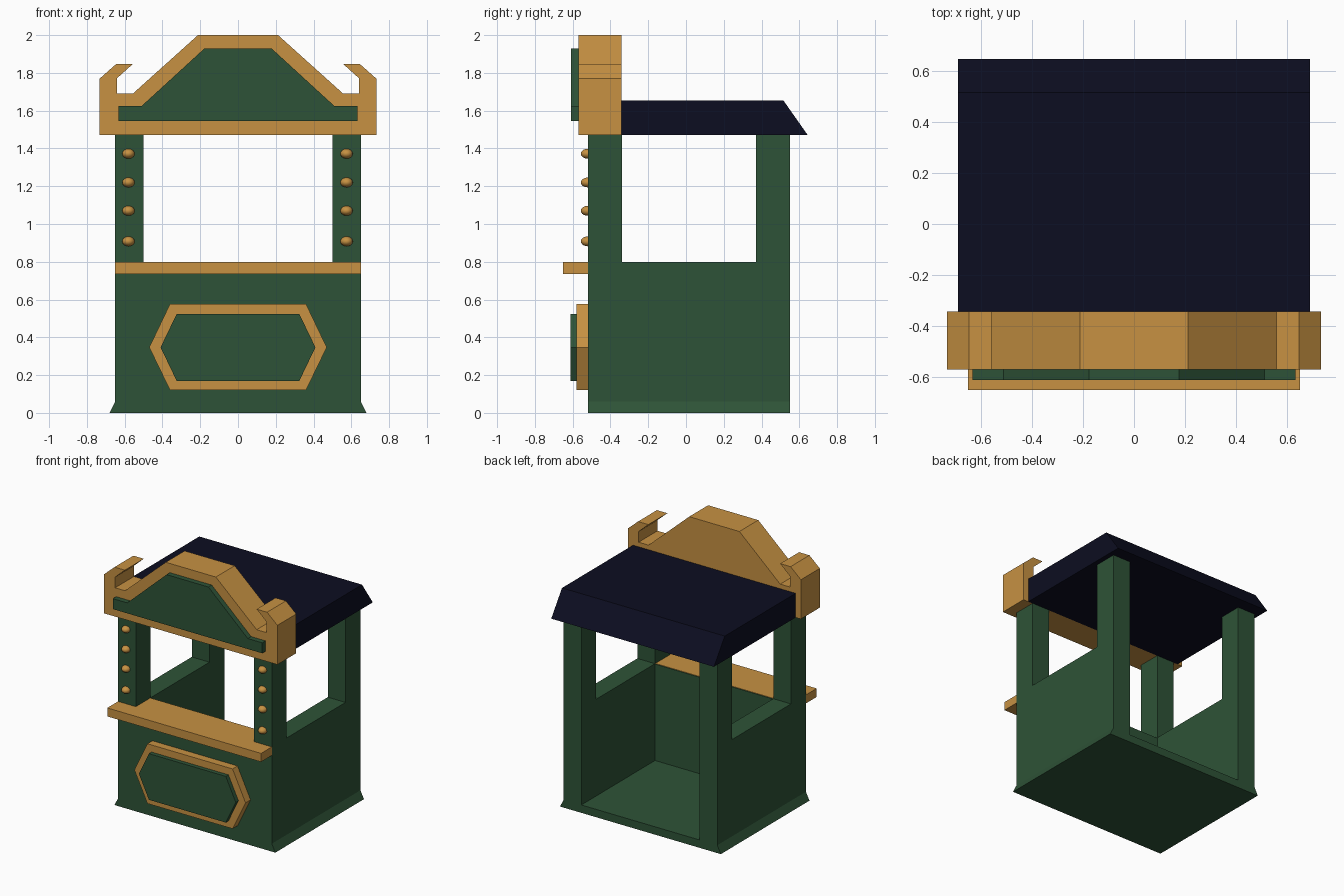
import bpy, bmesh
from mathutils import Vector

if "Cube" in bpy.data.objects:
    bpy.data.objects.remove(bpy.data.objects["Cube"])


def material(name, rgb):
    m = bpy.data.materials.new(name)
    m.diffuse_color = (*rgb, 1)
    m.use_nodes = True
    m.node_tree.nodes["Principled BSDF"].inputs["Base Color"].default_value = m.diffuse_color
    return m


GOLD = material("golden wood", (0.57, 0.285, 0.055))
GREEN = material("dark green", (0.027, 0.086, 0.038))
NAVY = material("navy roof", (0.0038, 0.0042, 0.0150))


def finish(bm, name, mat):
    bmesh.ops.recalc_face_normals(bm, faces=bm.faces)
    mesh = bpy.data.meshes.new(name)
    bm.to_mesh(mesh)
    bm.free()
    mesh.materials.append(mat)
    ob = bpy.data.objects.new(name, mesh)
    bpy.context.collection.objects.link(ob)
    return ob


def prism(name, profile, axis, lo, hi, mat):
    """Extrude a 2D profile (the two other axes, in xyz order) from lo to hi."""
    def place(p):
        v = list(p)
        v.insert(axis, lo)
        return v
    bm = bmesh.new()
    face = bm.faces.new([bm.verts.new(place(p)) for p in profile])
    ext = bmesh.ops.extrude_face_region(bm, geom=[face])
    shift = Vector((0, 0, 0))
    shift[axis] = hi - lo
    bmesh.ops.translate(bm, vec=shift,
                        verts=[g for g in ext["geom"] if isinstance(g, bmesh.types.BMVert)])
    return finish(bm, name, mat)


def mirrored(half):
    """Complete a right-hand half outline with its left-hand mirror."""
    return half + [(-x, z) for x, z in reversed(half)]


X, Y, Z = 0, 1, 2

# floor slab with flared sides
prism("floor", mirrored([(0.68, 0), (0.65, 0.06)]), Y, -0.52, 0.55, GREEN)

# side walls, each with its front and back post
side = [(-0.52, 0.06), (0.55, 0.06), (0.55, 1.47), (0.37, 1.47),
        (0.37, 0.80), (-0.34, 0.80), (-0.34, 1.47), (-0.52, 1.47)]
prism("right_side_frame", side, X, 0.50, 0.65, GREEN)
prism("left_side_frame", side, X, -0.65, -0.50, GREEN)

# front wall and the counter that sits over it
prism("front_wall", mirrored([(0.50, 0.06), (0.50, 0.797)]), Y, -0.52, -0.34, GREEN)
prism("counter", mirrored([(0.65, -0.65), (0.65, -0.52), (0.50, -0.52), (0.50, -0.345)]),
      Z, 0.735, 0.80, GOLD)

# hexagonal front panel
prism("front_panel_frame", mirrored([(0.36, 0.12), (0.47, 0.347), (0.36, 0.577)]),
      Y, -0.58, -0.52, GOLD)
prism("front_panel", mirrored([(0.325, 0.17), (0.41, 0.347), (0.325, 0.523)]),
      Y, -0.612, -0.58, GREEN)

# roof with sloping back edge
prism("roof", [(-0.345, 1.47), (0.645, 1.47), (0.515, 1.655), (-0.345, 1.655)],
      X, -0.688, 0.688, NAVY)

# header board with hooked ends, and its raised panel
prism("header_board", mirrored([(0.732, 1.47), (0.732, 1.77), (0.645, 1.847), (0.557, 1.847),
                                (0.64, 1.772), (0.64, 1.69), (0.557, 1.69), (0.212, 2.0)]),
      Y, -0.57, -0.342, GOLD)
prism("header_panel", mirrored([(0.632, 1.545), (0.632, 1.625), (0.51, 1.625), (0.177, 1.93)]),
      Y, -0.61, -0.57, GREEN)

# round knobs on the front posts
for label, x in (("left", -0.58), ("right", 0.575)):
    for i, z in enumerate((0.908, 1.07, 1.22, 1.372)):
        bm = bmesh.new()
        bmesh.ops.create_uvsphere(bm, u_segments=16, v_segments=10, radius=1)
        bmesh.ops.scale(bm, vec=(0.033, 0.037, 0.026), verts=bm.verts)
        for f in bm.faces:
            f.smooth = True
        knob = finish(bm, f"{label}_post_knob_{i + 1}", GOLD)
        knob.location = (x, -0.52, z)
